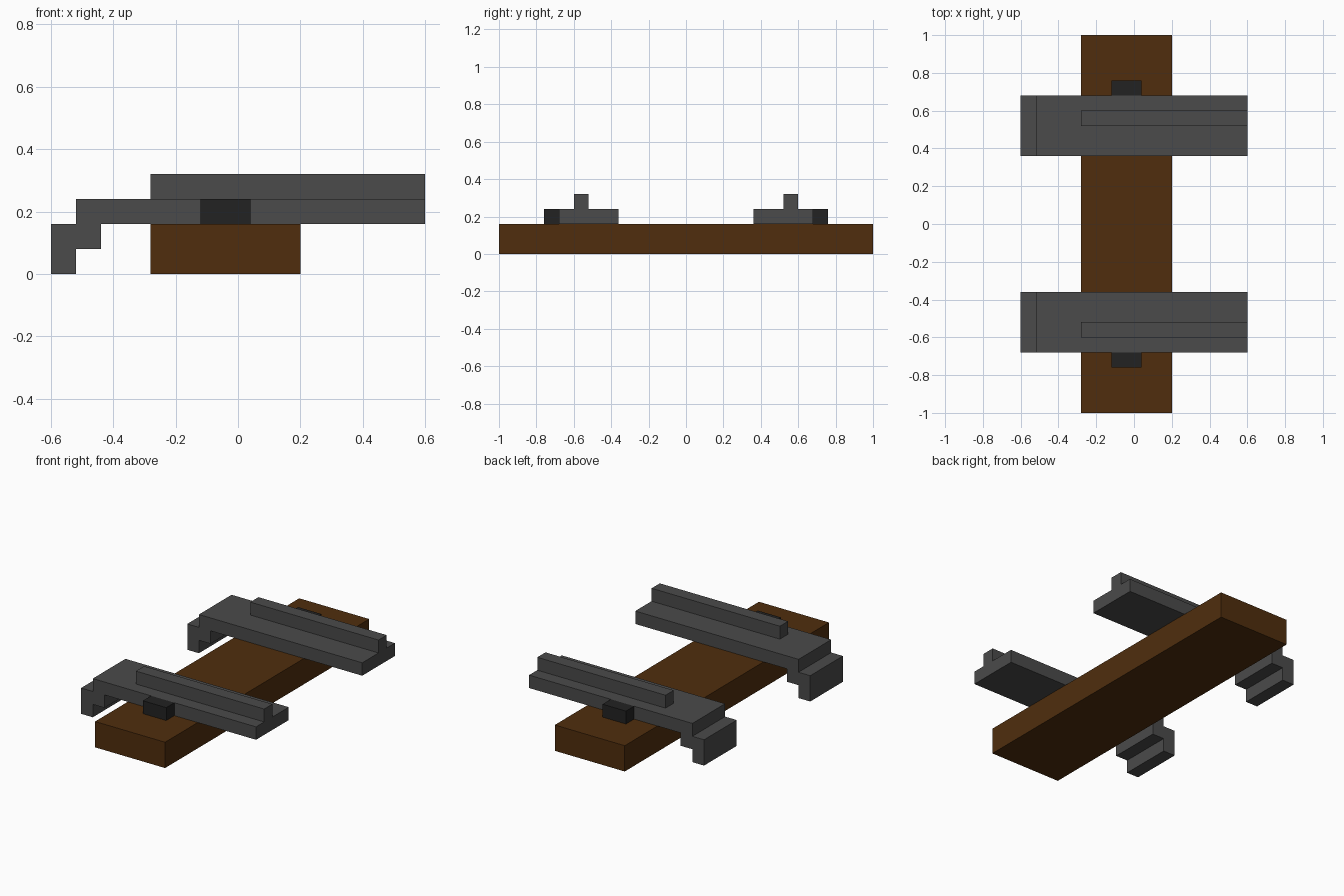
import bpy
import bmesh

cube = bpy.data.objects.get("Cube")
if cube:
    bpy.data.objects.remove(cube, do_unlink=True)


def make_material(name, rgb):
    mat = bpy.data.materials.new(name)
    mat.use_nodes = True
    color = (*rgb, 1.0)
    mat.diffuse_color = color
    bsdf = next(n for n in mat.node_tree.nodes if n.type == 'BSDF_PRINCIPLED')
    bsdf.inputs["Base Color"].default_value = color
    return mat


brown = make_material("brown_wood", (0.080, 0.027, 0.004))
grey = make_material("grey_metal", (0.069, 0.069, 0.069))
black = make_material("black_metal", (0.016, 0.016, 0.016))


def extrude_profile(name, profile, y0, y1, mat, mirrored=True):
    """Extrude an x-z outline from y0 to y1, optionally mirrored across y = 0."""
    bm = bmesh.new()
    face = bm.faces.new([bm.verts.new((x, y0, z)) for x, z in profile])
    ext = bmesh.ops.extrude_face_region(bm, geom=[face])
    verts = [g for g in ext["geom"] if isinstance(g, bmesh.types.BMVert)]
    bmesh.ops.translate(bm, verts=verts, vec=(0, y1 - y0, 0))
    bmesh.ops.recalc_face_normals(bm, faces=bm.faces)
    mesh = bpy.data.meshes.new(name)
    bm.to_mesh(mesh)
    bm.free()
    mesh.materials.append(mat)
    obj = bpy.data.objects.new(name, mesh)
    bpy.context.collection.objects.link(obj)
    if mirrored:
        mod = obj.modifiers.new("front_back_mirror", 'MIRROR')
        mod.use_axis = (False, True, False)
        mod.use_mirror_merge = False
    return obj


def rect(x0, x1, z0, z1):
    return [(x0, z0), (x1, z0), (x1, z1), (x0, z1)]


# Long wooden beam
extrude_profile("wooden_beam", rect(-0.28, 0.20, 0, 0.16), -1, 1, brown, False)

# Cross brackets with a stepped hook on the right end
bracket = [(0.60, 0.16), (0.60, 0.24), (-0.52, 0.24), (-0.52, 0.16),
           (-0.60, 0.16), (-0.60, 0.00), (-0.52, 0.00), (-0.52, 0.08),
           (-0.44, 0.08), (-0.44, 0.16)]
extrude_profile("cross_brackets", bracket, 0.36, 0.68, grey)

# Raised rib along each bracket
extrude_profile("bracket_ribs", rect(-0.28, 0.60, 0.24, 0.32), 0.52, 0.60, grey)

# Dark stop block on the outer side of each bracket
extrude_profile("stop_blocks", rect(-0.12, 0.04, 0.16, 0.24), 0.68, 0.76, black)
